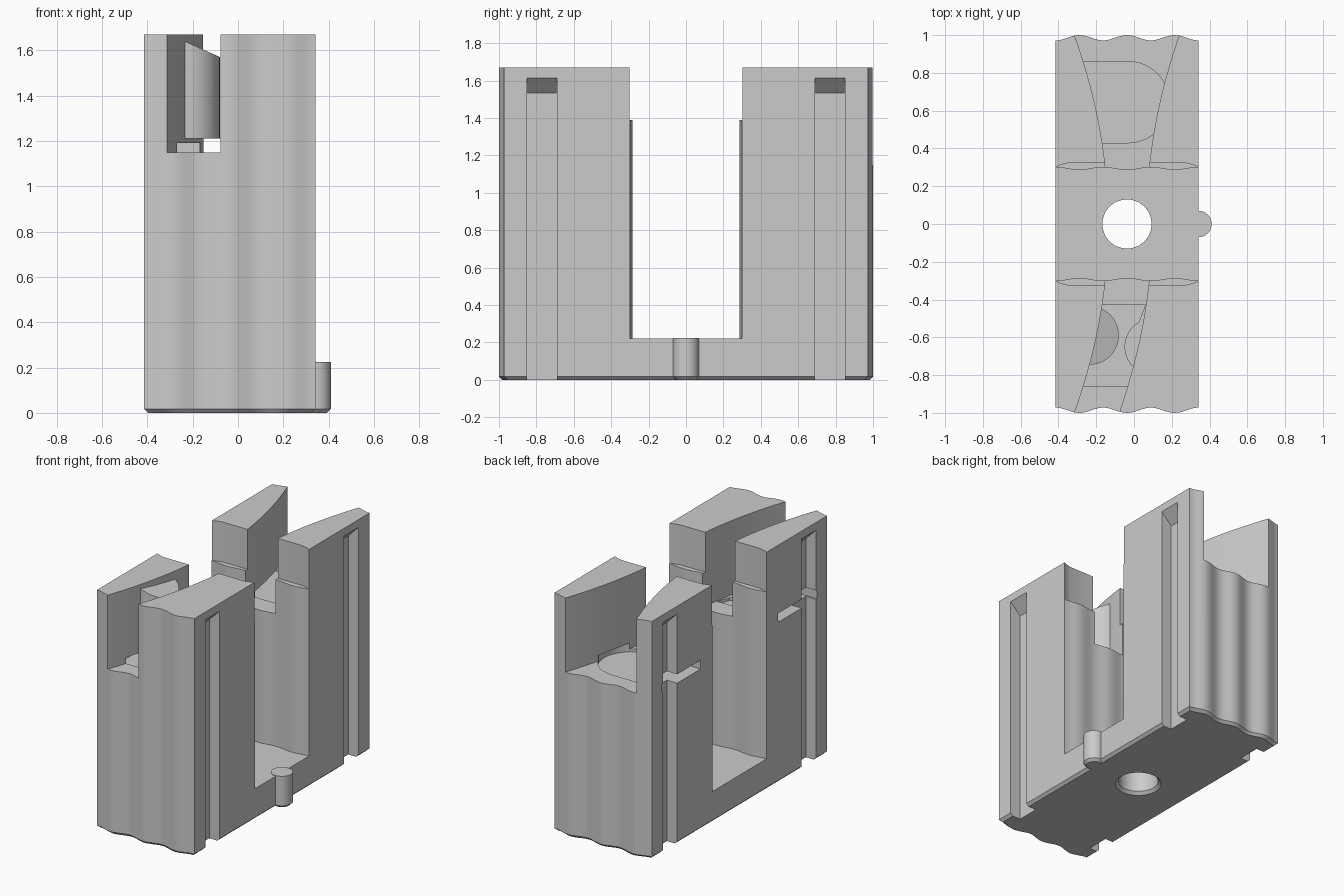
import bpy, bmesh
from math import cos, sin, pi, radians

cube = bpy.data.objects.get("Cube")
if cube:
    bpy.data.objects.remove(cube)

# Single plain material
grey = bpy.data.materials.new("light_grey")
grey.use_nodes = True
colour = (0.6, 0.6, 0.6, 1)
grey.diffuse_color = colour
grey.node_tree.nodes["Principled BSDF"].inputs["Base Color"].default_value = colour

LEFT, RIGHT = -0.415, 0.341
WIDTH = RIGHT - LEFT
XS = [LEFT + WIDTH * i / 48 for i in range(49)]


def loft(name, rings):
    """Closed solid through rings of 3D points."""
    bm = bmesh.new()
    loops = [[bm.verts.new(p) for p in ring] for ring in rings]
    n = len(loops[0])
    for a, b in zip(loops, loops[1:]):
        for i in range(n):
            j = (i + 1) % n
            bm.faces.new((a[i], a[j], b[j], b[i]))
    bm.faces.new(loops[0][::-1])
    bm.faces.new(loops[-1])
    bmesh.ops.recalc_face_normals(bm, faces=bm.faces)
    mesh = bpy.data.meshes.new(name)
    bm.to_mesh(mesh)
    bm.free()
    mesh.materials.append(grey)
    obj = bpy.data.objects.new(name, mesh)
    bpy.context.collection.objects.link(obj)
    return obj


def prism(name, outline, z0, z1):
    return loft(name, [[(x, y, z) for x, y in outline] for z in (z0, z1)])


def arc(cx, cy, r, a0, a1, n=24):
    angles = [radians(a0 + (a1 - a0) * i / n) for i in range(n + 1)]
    return [(cx + r * cos(a), cy + r * sin(a)) for a in angles]


def circle(cx, cy, r, z, n=48):
    return [(x, y, z) for x, y in arc(cx, cy, r, 0, 360, n)[:-1]]


def ripple(x):
    """Three waves across the width: 0 at the sides, 1 at the crests."""
    return (1 - cos(6 * pi * (x - LEFT) / WIDTH)) / 2


def mirrored_outline(half):
    return half + [(x, -y) for x, y in reversed(half)]


def cut(target, cutter):
    cutter.hide_render = True
    mod = target.modifiers.new("cut", "BOOLEAN")
    mod.operation = "DIFFERENCE"
    mod.solver = "EXACT"
    mod.object = cutter
    bpy.context.view_layer.objects.active = target
    bpy.ops.object.modifier_apply(modifier=mod.name)
    bpy.data.objects.remove(cutter)


# Body with rippled ends and a chamfered foot
outline = mirrored_outline([(x, 0.972 + 0.028 * ripple(x)) for x in XS])
mid = (LEFT + RIGHT) / 2
foot = [(mid + (x - mid) * 0.95, y * 0.982, 0) for x, y in outline]
body = loft("body", [foot] + [[(x, y, z) for x, y in outline] for z in (0.018, 1.67)])

# Central gap, rippled below and hollowed wider near the top
lower = [(-0.6, 0.3)] + [(x, 0.3 - 0.014 * ripple(x)) for x in XS] + [(0.6, 0.3)]
cut(body, prism("gap_cutter", mirrored_outline(lower), 0.22, 2))
upper = [(LEFT - 0.1, 0.301), (LEFT, 0.302), (LEFT + 0.03, 0.314), (LEFT + 0.07, 0.324),
         (RIGHT - 0.07, 0.324), (RIGHT - 0.03, 0.314), (RIGHT, 0.302), (RIGHT + 0.1, 0.301)]
cut(body, prism("hollow_cutter", mirrored_outline(upper), 1.39, 2))

# Curved key channels: one bends, the other flares
for side, bend in ((-1, -0.175), (1, 0.175)):
    ys = [side * (0.2 + 0.9 * i / 20) for i in range(21)]
    near = [(-0.135 - 0.18 * y * y, y) for y in ys]
    far = [(0.08 + bend * (y * y - 0.09), y) for y in reversed(ys)]
    cut(body, prism("channel_cutter", near + far, 1.15, 2))

# Slider slots open to one side wall
round_slot = [(-0.6, 0.43)] + arc(-0.03, 0.645, 0.215, -90, 90) + [(-0.6, 0.86)]
notched_slot = [(-0.6, -0.86), (-0.02, -0.86)] + arc(0.1, -0.65, 0.15, 240, 120) + [
    (0.06, -0.43), (-0.6, -0.43)]
for slot in (round_slot, notched_slot):
    cut(body, prism("slot_cutter", slot, 1.13, 1.192))

# Side grooves with sloped tops
for side, face in ((-1, LEFT), (1, RIGHT)):
    inner, outer = face - side * 0.08, face + side * 0.08
    section = [(inner, -0.1), (inner, 1.535), (face, 1.615), (outer, 1.695), (outer, -0.1)]
    for centre in (-0.77, 0.77):
        cut(body, loft("groove_cutter", [[(x, centre + d, z) for x, z in section]
                                         for d in (-0.08, 0.08)]))

# Screw hole with a chamfered mouth
cut(body, loft("hole_cutter", [circle(mid, 0, r, z) for r, z in
                               ((0.17, -0.02), (0.13, 0.02), (0.13, 0.4))]))

# Small round nub at the side
nub = loft("side_nub", [circle(RIGHT, 0, r, z) for r, z in
                        ((0.052, 0), (0.07, 0.018), (0.07, 0.225))])

# Half-round key stop with a sloped top
half_round = arc(-0.235, -0.59, 0.155, -90, 90) + [(-0.26, -0.435), (-0.26, -0.745)]
stop = loft("key_stop", [[(x, y, 1.21) for x, y in half_round],
                         [(x, y, 1.64 - 0.45 * (x + 0.235)) for x, y in half_round]])

for obj in (body, nub, stop):
    bpy.ops.object.select_all(action="DESELECT")
    obj.select_set(True)
    bpy.context.view_layer.objects.active = obj
    bpy.ops.object.shade_smooth_by_angle(angle=radians(25))
